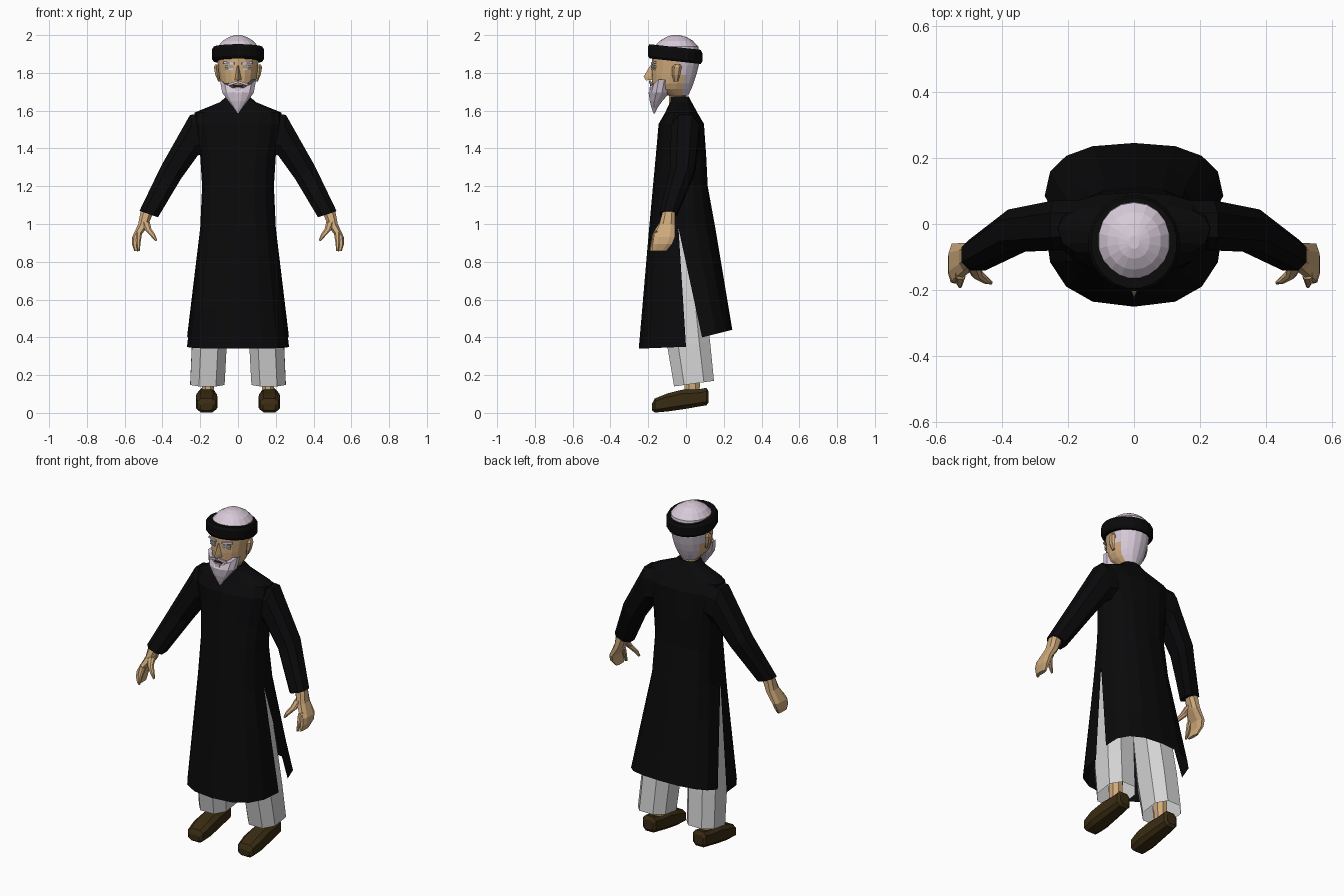
import bpy, bmesh
from math import sin, cos, pi, copysign
from mathutils import Vector

cube = bpy.data.objects.get("Cube")
if cube:
    bpy.data.objects.remove(cube, do_unlink=True)


def material(name, r, g, b):
    m = bpy.data.materials.new(name)
    m.use_nodes = True
    m.diffuse_color = (r, g, b, 1)
    bsdf = next(n for n in m.node_tree.nodes if n.type == 'BSDF_PRINCIPLED')
    bsdf.inputs["Base Color"].default_value = (r, g, b, 1)
    bsdf.inputs["Roughness"].default_value = 0.9
    return m


BLACK = material("black cloth", .003, .003, .0035)
SKIN = material("skin", .62, .40, .20)
WHITE = material("pale lilac hair and cap", .68, .59, .69)
GREY = material("light grey trousers", .65, .65, .65)
BROWN = material("brown leather", .04, .024, .006)
EYE = material("eye grey", .32, .35, .38)
DARK = material("dark mouth", .06, .025, .02)


def power(v, p):
    return copysign(abs(v) ** p, v)


def ring(z, hx, yf, yb, cx=0, n=12, p=1, tilt=0):
    """Horizontal rounded loop between a front and a back y."""
    ym, hy, pts = (yf + yb) / 2, (yb - yf) / 2, []
    for i in range(n):
        a = 2 * pi * i / n + pi / n
        dy = hy * power(sin(a), p)
        pts.append((cx + hx * power(cos(a), p), ym + dy, z + tilt * dy))
    return pts


def limb_ring(side, outer, inner, y, hy, n=8):
    """Loop across a limb, from an outer to an inner (x, z) point."""
    o, i = Vector((outer[0], y, outer[1])), Vector((inner[0], y, inner[1]))
    pts = []
    for k in range(n):
        a = 2 * pi * (k + .5) / n
        v = (o + i) / 2 + (o - i) / 2 * power(cos(a), .8) + Vector((0, hy * power(sin(a), .8), 0))
        pts.append((side * v.x, v.y, v.z))
    return pts


def loft(name, sheets, mats, closed=True, caps="both", rule=None):
    """Skin one or more stacks of rows into a single mesh."""
    bm = bmesh.new()
    for rows in sheets:
        vs = [[bm.verts.new(p) for p in r] for r in rows]
        n = len(rows[0])
        for a, b in zip(vs, vs[1:]):
            for i in range(n if closed else n - 1):
                j = (i + 1) % n
                bm.faces.new((a[i], a[j], b[j], b[i]))
        if caps in ("both", "first"):
            bm.faces.new(vs[0])
        if caps == "both":
            bm.faces.new(vs[-1])
    bmesh.ops.remove_doubles(bm, verts=bm.verts, dist=.0002)
    bmesh.ops.recalc_face_normals(bm, faces=bm.faces)
    if rule:
        for f in bm.faces:
            f.material_index = rule(f.calc_center_median())
    me = bpy.data.meshes.new(name)
    bm.to_mesh(me)
    bm.free()
    for m in mats:
        me.materials.append(m)
    ob = bpy.data.objects.new(name, me)
    bpy.context.collection.objects.link(ob)
    return ob


def plate(name, loc, size, mat, turn=0, roll=0):
    """Thin box laid on the face."""
    w, h = size[0] / 2, size[2] / 2
    rows = [[(-w, y, -h), (w, y, -h), (w, y, h), (-w, y, h)]
            for y in (-size[1] / 2, size[1] / 2)]
    ob = loft(name, [rows], [mat])
    ob.location, ob.rotation_euler = loc, (0, roll, turn)
    return ob


# Robe: front and back sheets share their side edges down to the slits
def sheet_row(z_edge, z_mid, hx, y_edge, y_mid, n=9):
    pts = []
    for i in range(n):
        a = pi * i / (n - 1)
        s = power(sin(a), .8) if 0 < i < n - 1 else 0
        pts.append((hx * power(cos(a), .8), y_edge + (y_mid - y_edge) * s,
                    z_edge + (z_mid - z_edge) * s))
    return pts


body = [(1.66, .02, -.05, -.035, -.02), (1.675, .062, -.085, -.035, .015),
        (1.645, .095, -.085, -.03, .03), (1.59, .23, -.11, -.015, .06),
        (1.53, .235, -.145, -.01, .095), (1.36, .2, -.16, -.02, .107),
        (1.2, .19, -.175, -.03, .115), (.98, .2, -.195, -.04, .155)]
front = [sheet_row(z, z, hx, ym, yf) for z, hx, yf, ym, yb in body]
back = [sheet_row(z, z, hx, ym, yb) for z, hx, yf, ym, yb in body]
for k in (.33, .67, .95, 1):
    flare = .2 + .07 * k
    front.append(sheet_row(.98 - .63 * k, .98 - .64 * k, flare, -.04 + .04 * k, -.195 - .055 * k))
    back.append(sheet_row(.98 - .58 * k, .98 - .54 * k, flare, -.04 + .125 * k, .155 + .09 * k))
loft("robe", [front, back], [BLACK], closed=False, caps="none")

# Head: skin face, pale hair behind, pale cap above
skull = [(1.68, .05, -.10, .012), (1.715, .08, -.165, .028), (1.745, .094, -.18, .04),
         (1.79, .102, -.183, .055), (1.84, .108, -.182, .068), (1.89, .112, -.18, .07),
         (1.94, .108, -.168, .065), (1.97, .082, -.138, .036), (1.99, .048, -.105, .003),
         (2.0, .016, -.075, -.035)]
loft("head", [[ring(*r, n=18, p=.95) for r in skull]], [SKIN, WHITE],
     rule=lambda c: int(c.z > 1.88 or c.y > -.025))
loft("neck", [[ring(1.62, .052, -.095, .01, n=8), ring(1.72, .048, -.095, .0, n=8)]], [SKIN])

# Headband
band = [(1.862, .1, -.165, .05), (1.862, .13, -.195, .08), (1.876, .139, -.204, .088),
        (1.922, .139, -.204, .088), (1.937, .13, -.195, .08), (1.937, .1, -.165, .05)]
loft("headband", [[ring(*r, n=20, tilt=-.11) for r in band]], [BLACK], caps="none")

# Beard: rises along the jaw, drops to a point
beard = [(1.715, .1, -.188, -.07), (1.695, .086, -.2, -.085), (1.65, .053, -.193, -.125),
         (1.615, .024, -.183, -.15), (1.585, .003, -.172, -.166)]
rows = [ring(*r, n=12) for r in beard]
rows[0] = [(x, y, z + .055 * (abs(x) / .1) ** 2) for x, y, z in rows[0]]
loft("beard", [rows], [WHITE])

# Nose
nose = [[(-.008, -.17, 1.84), (0, -.189, 1.84), (.008, -.17, 1.84)],
        [(-.018, -.17, 1.785), (0, -.224, 1.78), (.018, -.17, 1.785)],
        [(-.022, -.17, 1.765), (0, -.212, 1.76), (.022, -.17, 1.765)]]
loft("nose", [nose], [SKIN])
plate("mouth", (0, -.187, 1.732), (.05, .008, .008), DARK)
plate("lower_lip_hair", (0, -.19, 1.714), (.03, .009, .02), WHITE)

for s, side in ((1, "left"), (-1, "right")):
    # Face details and ear
    plate(side + "_eye", (s * .045, -.171, 1.833), (.045, .009, .014), EYE, s * .3)
    plate(side + "_eyebrow", (s * .048, -.173, 1.852), (.06, .009, .011), WHITE, s * .3, s * -.1)
    plate(side + "_eye_bag", (s * .045, -.172, 1.819), (.04, .009, .006), WHITE, s * .3)
    plate(side + "_moustache", (s * .026, -.186, 1.745), (.056, .009, .012), WHITE, s * .2, s * .3)
    ear = [ring(1.755, .006, -.065, -.04, s * .1, 6), ring(1.79, .012, -.075, -.03, s * .11, 6),
           ring(1.83, .014, -.075, -.022, s * .115, 6), ring(1.845, .008, -.06, -.03, s * .114, 6)]
    loft(side + "_ear", [ear], [SKIN])

    # Sleeve
    sleeve = [((.17, 1.59), (.15, 1.38), 0, .075), ((.255, 1.585), (.212, 1.355), -.004, .08),
              ((.41, 1.31), (.3, 1.235), -.02, .068), ((.525, 1.07), (.42, 1.035), -.093, .05)]
    loft(side + "_sleeve", [[limb_ring(s, *r) for r in sleeve]], [BLACK])

    # Hand: palm with curled fingers, a forefinger and a thumb
    palm = [((.515, 1.08), (.45, 1.05), -.09, .034), ((.53, 1.0), (.478, .985), -.1, .045),
            ((.562, .93), (.52, .93), -.115, .06), ((.563, .895), (.53, .892), -.125, .055),
            ((.55, .858), (.528, .855), -.142, .04)]
    finger = [((.54, .96), (.508, .945), -.15, .018), ((.54, .91), (.515, .9), -.17, .015),
              ((.532, .858), (.52, .856), -.186, .008)]
    thumb = [((.51, 1.01), (.465, 1.01), -.115, .025), ((.492, .965), (.458, .975), -.15, .016),
             ((.458, .93), (.438, .945), -.17, .011), ((.437, .908), (.428, .914), -.177, .006)]
    loft(side + "_hand", [[limb_ring(s, *r) for r in part] for part in (palm, finger, thumb)], [SKIN])

    # Trouser leg, open at the hem
    leg = [(.97, .09, -.12, .07, s * .095), (.6, .095, -.115, .105, s * .135),
           (.36, .098, -.105, .135, s * .152), (.155, .097, -.07, .155, s * .162)]
    loft(side + "_trouser_leg", [[ring(*r, n=8, p=.8, tilt=.14) for r in leg]], [GREY], caps="first")

    # Ankle and shoe
    loft(side + "_ankle", [[ring(.3, .04, -.01, .08, s * .155, 8),
                            ring(.09, .032, -.01, .075, s * .16, 8)]], [SKIN])
    shoe = [(-.18, .012, .05, .035), (-.165, 0, .078, .052), (-.1, .005, .105, .06),
            (-.02, .016, .125, .056), (.06, .03, .126, .05), (.108, .038, .135, .046),
            (.12, .055, .115, .032)]
    rows = []
    for y, lo, hi, hw in shoe:
        angles = [2 * pi * (i + .5) / 8 for i in range(8)]
        rows.append([(s * .166 + hw * power(cos(a), .6), y,
                      (lo + hi) / 2 + (hi - lo) / 2 * power(sin(a), .6)) for a in angles])
    loft(side + "_shoe", [rows], [BROWN])
